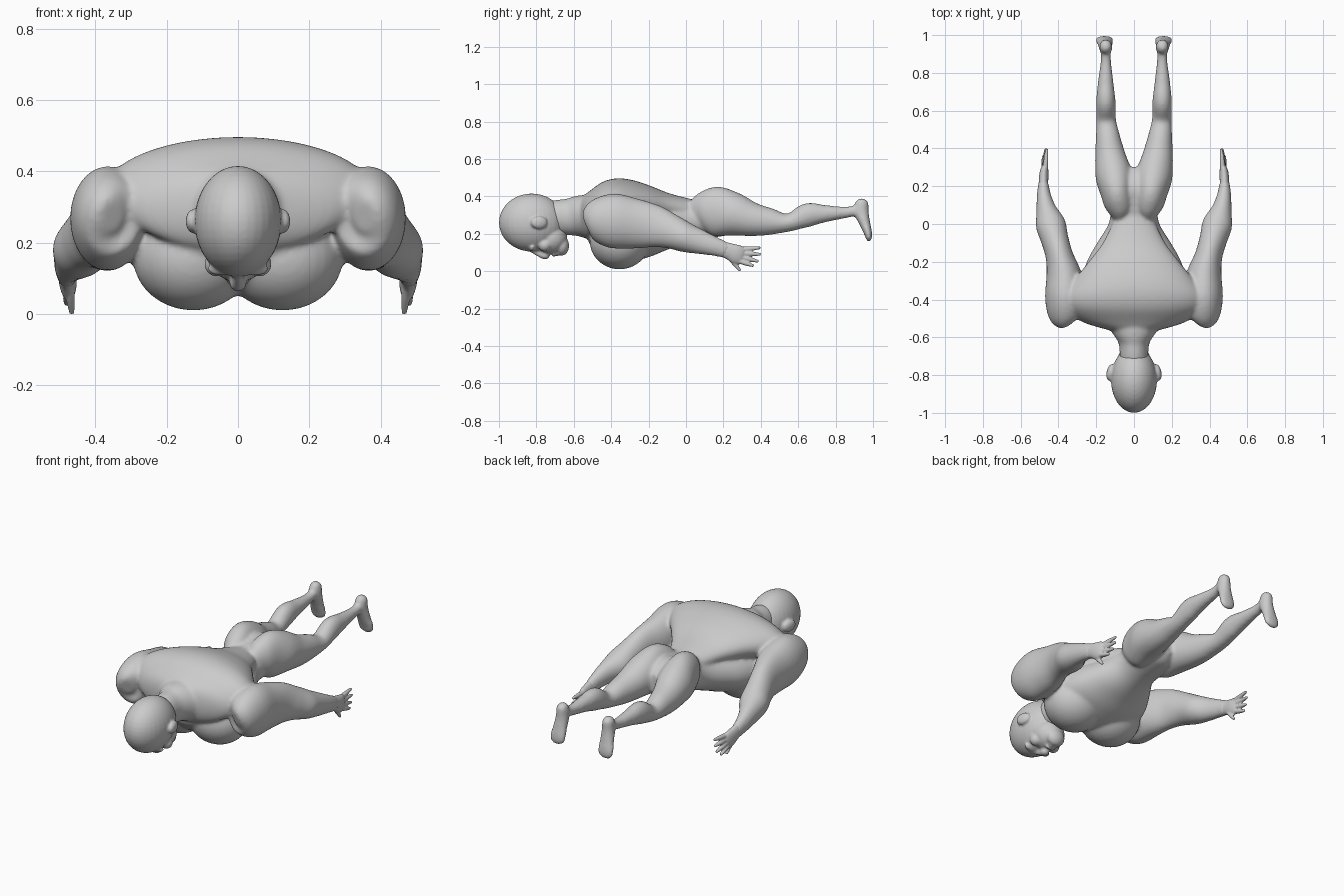
import bpy, bmesh, math
from mathutils import Vector, Matrix

SEG = 32


def smooth_rows(rows, n=5):
    """Catmull-Rom interpolation through rows of numbers."""
    out = []
    for i in range(len(rows) - 1):
        p = [rows[max(0, min(len(rows) - 1, i + k))] for k in (-1, 0, 1, 2)]
        for j in range(n):
            t = j / n
            out.append([0.5 * (2*b + (c-a)*t + (2*a-5*b+4*c-d)*t*t + (3*b-a-3*c+d)*t**3)
                        for a, b, c, d in zip(*p)])
    return out + [list(rows[-1])]


def skin(bm, rings):
    vs = [[bm.verts.new(p) for p in r] for r in rings]
    for a, b in zip(vs, vs[1:]):
        for i in range(len(a)):
            k = (i + 1) % len(a)
            bm.faces.new((a[i], a[k], b[k], b[i]))
    bm.faces.new(vs[0][::-1])
    bm.faces.new(vs[-1])


def tube(bm, rows, side=1):
    """Limb: rows of x, y, z, half width, half depth."""
    rows = smooth_rows(rows)
    c = [Vector((r[0] * side, r[1], r[2])) for r in rows]
    rings = []
    for i, r in enumerate(rows):
        t = (c[min(i + 1, len(c) - 1)] - c[max(i - 1, 0)]).normalized()
        u = Vector((1, 0, 0))
        u = (u - t * u.dot(t)).normalized()
        v = t.cross(u)
        rings.append([c[i] + u * max(r[3], .002) * math.cos(a) + v * max(r[4], .002) * math.sin(a)
                      for a in (2 * math.pi * k / SEG for k in range(SEG))])
    skin(bm, rings)


def trunk(bm, rows):
    """Cross-sections across y: y, half width, top z, bottom z, z of widest point."""
    rings = []
    for y, w, top, bot, zw in smooth_rows(rows):
        ring = []
        for k in range(64):
            a = 2 * math.pi * k / 64
            s = math.sin(a)
            ring.append((w * math.cos(a), y, zw + s * ((top - zw) if s > 0 else (zw - bot))))
        rings.append(ring)
    skin(bm, rings)


def ball(bm, c, r, rot=0.0, axis='X'):
    m = Matrix.Translation(c) @ Matrix.Rotation(rot, 4, axis) @ Matrix.Diagonal((*r, 1))
    bmesh.ops.create_uvsphere(bm, u_segments=32, v_segments=20, radius=1, matrix=m)


def finish(name, bm, voxel, smooth):
    """Fuse overlapping volumes into one smooth skin."""
    bmesh.ops.recalc_face_normals(bm, faces=bm.faces)
    me = bpy.data.meshes.new(name)
    bm.to_mesh(me)
    bm.free()
    ob = bpy.data.objects.new(name, me)
    bpy.context.collection.objects.link(ob)
    rm = ob.modifiers.new("fuse", 'REMESH')
    rm.mode = 'VOXEL'
    rm.voxel_size = voxel
    rm.use_smooth_shade = True
    sm = ob.modifiers.new("soften", 'SMOOTH')
    sm.factor = 0.5
    sm.iterations = smooth


# body: broad back, rib cage and pelvis
b = bmesh.new()
trunk(b, [(-.57, .10, .40, .22, .31), (-.52, .27, .435, .18, .31), (-.45, .36, .485, .2, .34),
          (-.38, .37, .505, .22, .36), (-.3, .32, .5, .25, .37), (-.2, .24, .47, .27, .375),
          (-.1, .165, .43, .27, .36), (0, .115, .402, .25, .34), (.06, .09, .39, .25, .33)])
trunk(b, [(-.52, .15, .36, .16, .27), (-.45, .25, .4, .09, .25), (-.32, .28, .4, .06, .22),
          (-.2, .25, .38, .085, .22), (-.1, .195, .37, .125, .24), (0, .135, .385, .16, .27),
          (.08, .125, .40, .18, .29), (.18, .14, .42, .195, .31), (.25, .11, .4, .21, .31),
          (.3, .03, .36, .25, .3)])
# neck
tube(b, [(0, -.78, .3, .07, .07), (0, -.7, .3, .075, .09), (0, -.63, .3, .082, .098),
         (0, -.57, .305, .12, .11), (0, -.5, .3, .17, .12)])
for s in (1, -1):
    # chest
    ball(b, (s * .125, -.355, .17), (.17, .16, .15))
    # arm
    tube(b, [(.35, -.528, .28, .03, .04), (.36, -.5, .285, .085, .105), (.365, -.4, .28, .105, .145),
             (.37, -.28, .265, .095, .135), (.395, -.17, .25, .073, .115), (.42, -.08, .222, .073, .093),
             (.442, 0, .19, .079, .08), (.465, .08, .165, .053, .065), (.478, .16, .14, .036, .05),
             (.479, .22, .12, .027, .042)], s)
    # leg and buttock
    tube(b, [(.07, .03, .32, .04, .06), (.075, .09, .33, .075, .105), (.09, .16, .33, .085, .132),
             (.105, .25, .315, .098, .118), (.124, .35, .288, .083, .092), (.137, .45, .275, .066, .072),
             (.147, .55, .27, .052, .048), (.149, .65, .31, .051, .064), (.15, .75, .318, .041, .045),
             (.149, .86, .325, .028, .03), (.15, .93, .34, .028, .03)], s)
    # foot hanging toes down
    tube(b, [(.15, .945, .398, .012, .012), (.15, .942, .38, .03, .034), (.15, .937, .33, .035, .04),
             (.153, .955, .27, .04, .03), (.156, .973, .215, .048, .022), (.158, .978, .185, .042, .016),
             (.158, .979, .17, .02, .008)], s)
finish("body", b, .009, 8)

# head
h = bmesh.new()
ball(h, (0, -.825, .27), (.122, .175, .155))
ball(h, (0, -.725, .185), (.088, .09, .085))
ball(h, (0, -.665, .145), (.055, .04, .052))
# nose
tube(h, [(0, -.83, .125, .012, .012), (0, -.79, .108, .015, .018), (0, -.752, .095, .024, .022),
         (0, -.735, .102, .015, .012)])
# lips
ball(h, (0, -.706, .1), (.034, .01, .013))
ball(h, (0, -.688, .102), (.03, .009, .012))
for s in (1, -1):
    # brow, cheek and ear
    ball(h, (s * .042, -.825, .137), (.045, .016, .02), s * .15, 'Z')
    ball(h, (s * .06, -.755, .15), (.034, .035, .035))
    ball(h, (s * .125, -.785, .27), (.02, .045, .034), s * .2, 'Z')
finish("head", h, .0065, 4)

# hands with spread fingers
tips = [((.47, .28, .125), (.462, .398, .135)), ((.472, .295, .105), (.466, .4, .1)),
        ((.474, .295, .085), (.47, .388, .062)), ((.476, .285, .065), (.48, .362, .038)),
        ((.474, .225, .095), (.466, .29, .012))]
for s, name in ((1, "hand_left"), (-1, "hand_right")):
    f = bmesh.new()
    tube(f, [(.479, .18, .133, .026, .04), (.479, .23, .117, .025, .044), (.476, .27, .1, .024, .052),
             (.473, .3, .092, .017, .046), (.472, .312, .09, .008, .03)], s)
    for a, e in tips:
        mid = [(p + q) / 2 for p, q in zip(a, e)]
        tube(f, [(*a, .014, .014), (*mid, .0125, .0125), (*e, .007, .007)], s)
    finish(name, f, .004, 3)

# rest the lowest point on the ground
bpy.context.view_layer.update()
dg = bpy.context.evaluated_depsgraph_get()
obs = [o for o in bpy.data.objects if o.type == 'MESH']
low = min(v.co.z for o in obs for v in o.evaluated_get(dg).data.vertices)
for o in obs:
    o.location.z -= low
